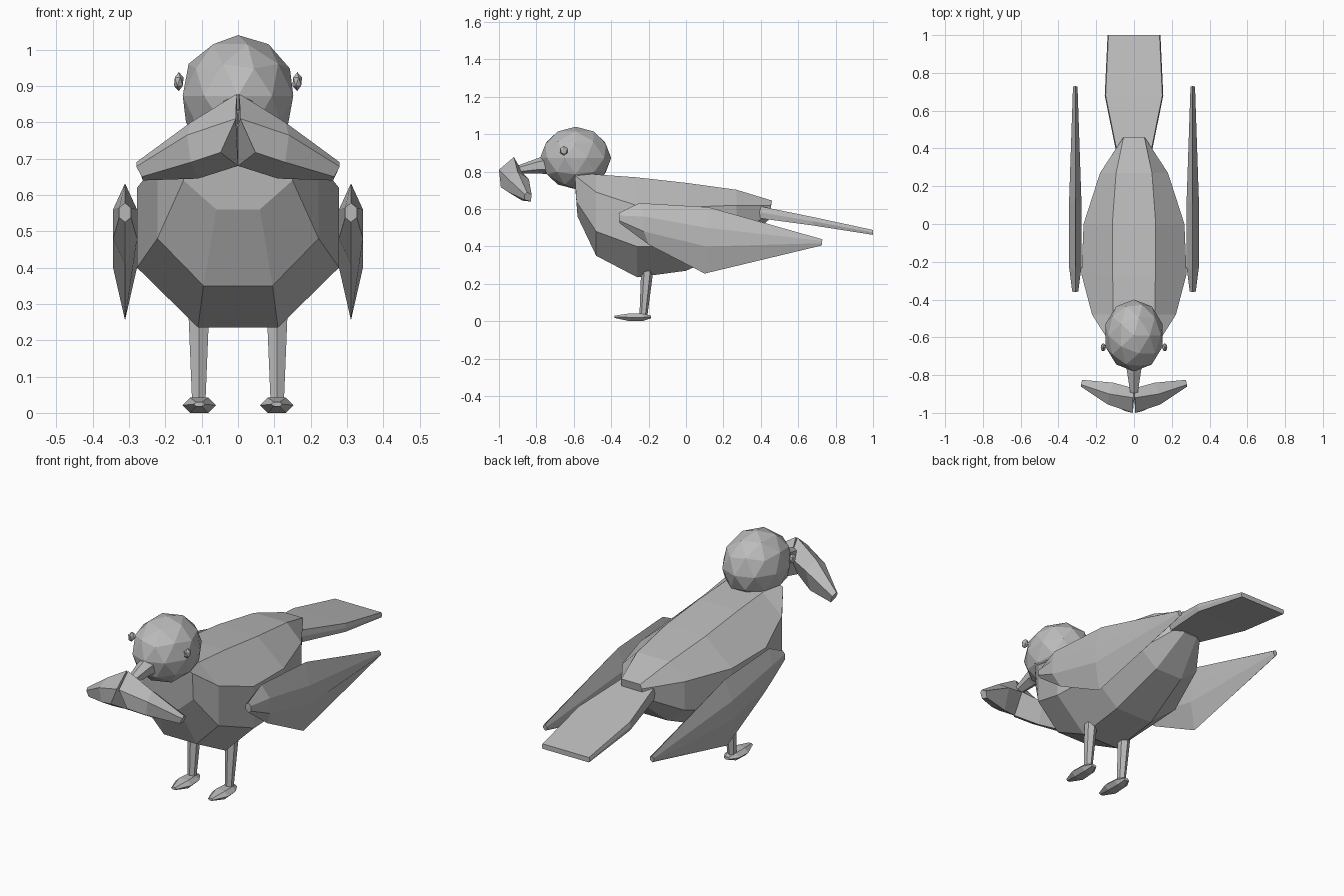
import bpy, bmesh, math
from mathutils import Matrix

if "Cube" in bpy.data.objects:
    bpy.data.objects.remove(bpy.data.objects["Cube"])

grey = bpy.data.materials.new("plain grey")
grey.diffuse_color = (0.5, 0.5, 0.5, 1)
grey.use_nodes = True
grey.node_tree.nodes["Principled BSDF"].inputs["Base Color"].default_value = grey.diffuse_color


def finish(name, bm):
    bmesh.ops.recalc_face_normals(bm, faces=bm.faces[:])
    mesh = bpy.data.meshes.new(name)
    bm.to_mesh(mesh)
    bm.free()
    mesh.materials.append(grey)
    obj = bpy.data.objects.new(name, mesh)
    bpy.context.collection.objects.link(obj)
    return obj


def loft(name, rings):
    """Skin a list of equal-length point rings and cap both ends."""
    bm = bmesh.new()
    rows = [[bm.verts.new(p) for p in ring] for ring in rings]
    n = len(rows[0])
    for a, b in zip(rows, rows[1:]):
        for i in range(n):
            j = (i + 1) % n
            bm.faces.new((a[i], a[j], b[j], b[i]))
    bm.faces.new(rows[0])
    bm.faces.new(rows[-1])
    return finish(name, bm)


def ball(name, centre, size, detail):
    bm = bmesh.new()
    bmesh.ops.create_icosphere(
        bm, subdivisions=detail, radius=1,
        matrix=Matrix.Translation(centre) @ Matrix.Diagonal((*size, 1)))
    return finish(name, bm)


def body_ring(y, tx, top, sx, up, low, bx, bottom, lean=0.0):
    """Eight-sided body section; lean shifts the underside along y."""
    half = [(tx, y, top), (sx, y + lean * 0.3, up),
            (sx, y + lean * 0.7, low), (bx, y + lean, bottom)]
    return half + [(-x, yy, z) for x, yy, z in reversed(half)]


def blade_ring(cx, w, top, up, low, bottom):
    """Upright hexagon; top and bottom are (y, z), the sides lie between."""
    ym = (top[0] + bottom[0]) / 2
    return [(cx, *top), (cx + w, ym, up), (cx + w, ym, low),
            (cx, *bottom), (cx - w, ym, low), (cx - w, ym, up)]


def flat_ring(cx, y, w, inner, z0, z1):
    """Flat hexagon with its points to the sides."""
    zm = (z0 + z1) / 2
    return [(cx + w, y, zm), (cx + inner, y, z1), (cx - inner, y, z1),
            (cx - w, y, zm), (cx - inner, y, z0), (cx + inner, y, z0)]


# Body
loft("body", [
    body_ring(-0.60, 0.105, 0.80, 0.15, 0.78, 0.64, 0.06, 0.56, 0.02),
    body_ring(-0.48, 0.11, 0.785, 0.222, 0.69, 0.48, 0.095, 0.35),
    body_ring(-0.27, 0.113, 0.77, 0.278, 0.62, 0.40, 0.11, 0.235, 0.01),
    body_ring(0.00, 0.115, 0.74, 0.267, 0.61, 0.40, 0.11, 0.27),
    body_ring(0.27, 0.095, 0.703, 0.18, 0.62, 0.47, 0.08, 0.39),
    body_ring(0.46, 0.055, 0.645, 0.06, 0.62, 0.57, 0.04, 0.54, -0.02),
])

# Tail
loft("tail", [
    flat_ring(0, 0.36, 0.09, 0.085, 0.555, 0.622),
    flat_ring(0, 0.68, 0.155, 0.15, 0.512, 0.557),
    flat_ring(0, 1.00, 0.14, 0.135, 0.462, 0.488),
])

# Head and beak
ball("head", (0, -0.59, 0.873), (0.16, 0.19, 0.167), 2)
loft("beak", [
    [(r * math.sin(a), y, z + r * math.cos(a))
     for a in (k * math.tau / 6 for k in range(6))]
    for y, z, r in ((-0.72, 0.838, 0.055), (-0.785, 0.833, 0.042),
                    (-0.90, 0.81, 0.022))
])

for side, s in (("left", -1), ("right", 1)):
    # Eye
    ball(side + "_eye", (s * 0.163, -0.653, 0.912), (0.015, 0.023, 0.026), 1)

    # Wing
    cx = s * 0.311
    loft(side + "_wing", [
        blade_ring(cx, 0.016, (-0.36, 0.578), 0.565, 0.538, (-0.355, 0.525)),
        blade_ring(cx, 0.033, (-0.25, 0.632), 0.56, 0.48, (-0.20, 0.41)),
        blade_ring(cx, 0.033, (0.12, 0.61), 0.50, 0.40, (0.10, 0.255)),
        blade_ring(cx, 0.012, (0.73, 0.438), 0.43, 0.417, (0.725, 0.405)),
    ])

    # Leaf half held in the beak
    leaf = [
        [(0.004, -0.92, 0.878), (0.006, -1.0, 0.81), (0.048, -0.99, 0.717),
         (0.0, -0.93, 0.68), (0.0, -0.87, 0.79)],
        [(0.13, -0.90, 0.80), (0.14, -0.955, 0.765), (0.13, -0.95, 0.69),
         (0.11, -0.875, 0.645), (0.11, -0.84, 0.76)],
        [(0.28, -0.85, 0.69), (0.28, -0.862, 0.678), (0.265, -0.865, 0.65),
         (0.262, -0.83, 0.64), (0.275, -0.825, 0.675)],
    ]
    loft(side + "_leaf", [[(s * x, y, z) for x, y, z in r] for r in leaf])

    # Leg
    loft(side + "_leg", [
        [(s * 0.108 + r * math.sin(a), y + r * math.cos(a), z)
         for a in (k * math.tau / 6 for k in range(6))]
        for y, z, r in ((-0.205, 0.30, 0.034), (-0.228, 0.025, 0.021))
    ])

    # Foot
    fx = s * 0.107
    loft(side + "_foot", [
        flat_ring(fx, -0.382, 0.015, 0.008, 0.018, 0.03),
        flat_ring(fx, -0.30, 0.046, 0.025, 0.0, 0.042),
        flat_ring(fx, -0.23, 0.042, 0.022, 0.002, 0.04),
        flat_ring(fx, -0.187, 0.018, 0.01, 0.016, 0.03),
    ])
